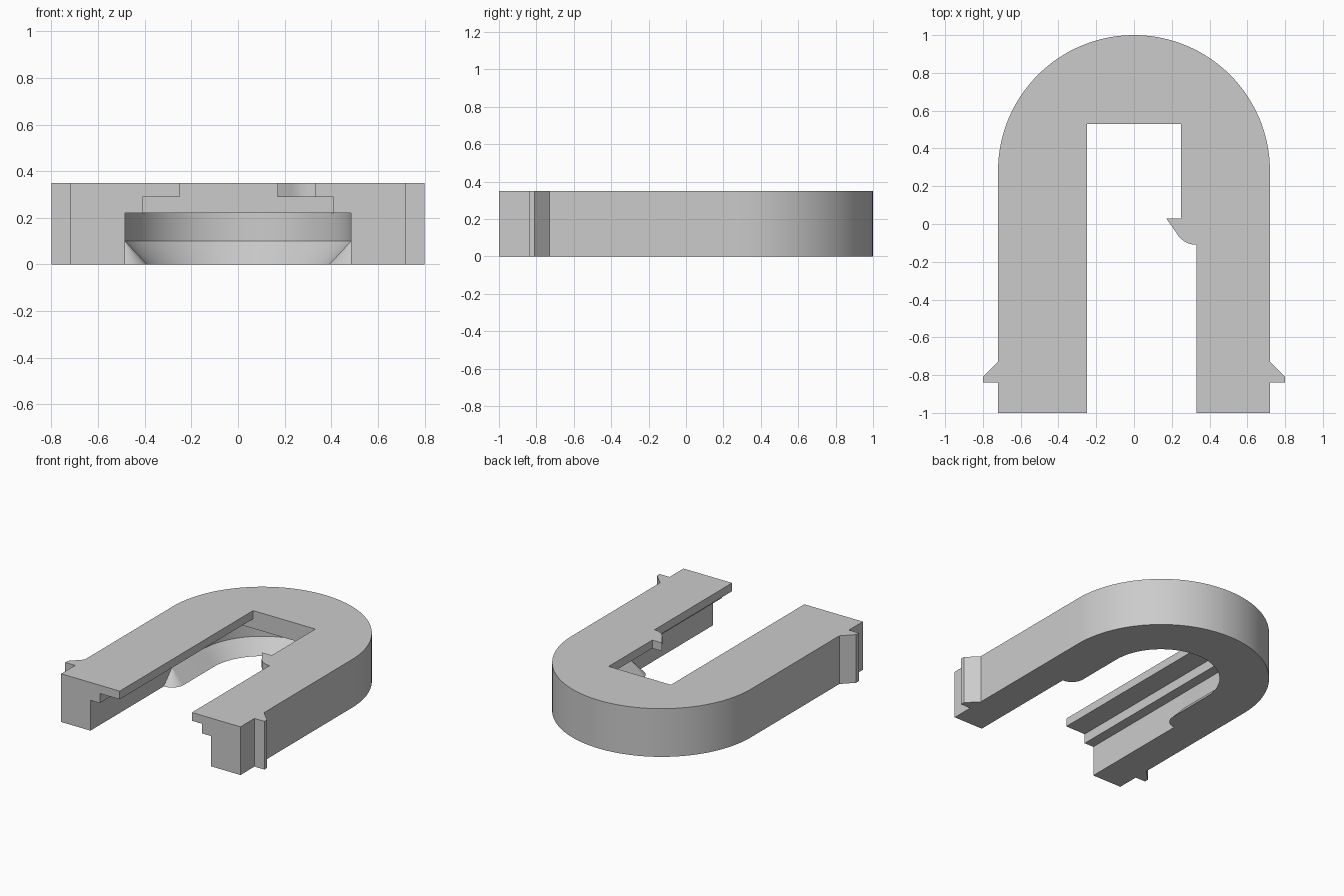
import bpy, bmesh
from math import sin, cos, pi

if "Cube" in bpy.data.objects:
    bpy.data.objects.remove(bpy.data.objects["Cube"], do_unlink=True)

HEIGHT, HALF, ARC_Y = 0.35, 0.72, 0.28   # body height, half width, centre of the round end
FRONT = -1.0
CAVITY, CAVITY_TOP = 0.485, 0.22         # underside cavity half width and ceiling
LIP_TOP, LIP_Y = 0.10, -0.065            # sloped lip at the cavity's foot


def arc(cx, cy, r, start, end, steps):
    return [(cx + r * cos(start + (end - start) * i / steps),
             cy + r * sin(start + (end - start) * i / steps)) for i in range(steps + 1)]


def mirrored(half):
    """Close a right-hand outline with its mirror image."""
    return half + [(-x, y) for x, y in reversed(half) if abs(x) > 1e-6]


def loft(name, sections):
    """Solid through (outline, z) sections with equal point counts."""
    bm = bmesh.new()
    rings = [[bm.verts.new((x, y, z)) for x, y in pts] for pts, z in sections]
    n = len(rings[0])
    bm.faces.new(list(reversed(rings[0])))
    bm.faces.new(rings[-1])
    for low, high in zip(rings, rings[1:]):
        for i in range(n):
            j = (i + 1) % n
            bm.faces.new((low[i], low[j], high[j], high[i]))
    bmesh.ops.recalc_face_normals(bm, faces=bm.faces)
    mesh = bpy.data.meshes.new(name)
    bm.to_mesh(mesh)
    bm.free()
    obj = bpy.data.objects.new(name, mesh)
    bpy.context.collection.objects.link(obj)
    return obj


def prism(name, outline, bottom, top):
    return loft(name, [(outline, bottom), (outline, top)])


def cavity_outline(inset):
    """U-shaped cavity, narrowed by a lip whose front ends are rounded."""
    r = CAVITY - inset
    half = [(CAVITY, FRONT - 0.1)]
    half += arc(CAVITY, LIP_Y, inset, 1.5 * pi, pi, 10)
    half += arc(0, ARC_Y, r, 0, pi / 2, 28)
    return mirrored(half)


# Horseshoe body with a barbed tab on each leg
body_half = [(HALF, FRONT), (HALF, -0.84), (0.80, -0.84), (0.80, -0.81), (HALF, -0.73)]
body_half += arc(0, ARC_Y, HALF, 0, pi / 2, 32)
body = prism("horseshoe_clip", mirrored(body_half), 0, HEIGHT)

# Cavity under the body, with the sloped lip around its foot
cavity = loft("cavity_cutter", [(cavity_outline(0.114), -0.02),
                                (cavity_outline(0.0005), LIP_TOP),
                                (cavity_outline(0.0005), CAVITY_TOP)])

# Stepped channel between the cavity and the top plate
channel = prism("channel_cutter",
                mirrored([(0.41, FRONT - 0.1), (0.41, 0.53)]), 0.20, 0.29)

# Slot through the top plate, leaving a small catch on one side
catch = arc(0.33, 0.01, 0.12, 1.5 * pi, 1.15 * pi, 10) + [(0.17, 0.03), (0.25, 0.03)]
slot = prism("slot_cutter",
             [(-0.25, FRONT - 0.1), (0.33, FRONT - 0.1)] + catch + [(0.25, 0.53), (-0.25, 0.53)],
             0.27, HEIGHT + 0.1)

bpy.ops.object.select_all(action="DESELECT")
bpy.context.view_layer.objects.active = body
body.select_set(True)
for cutter in (cavity, channel, slot):
    mod = body.modifiers.new(cutter.name, "BOOLEAN")
    mod.operation, mod.solver, mod.object = "DIFFERENCE", "EXACT", cutter
    bpy.ops.object.modifier_apply(modifier=mod.name)
    bpy.data.objects.remove(cutter, do_unlink=True)

# Plain grey finish
grey = bpy.data.materials.new("plain_grey")
grey.use_nodes = True
colour = (0.6, 0.6, 0.6, 1)
grey.diffuse_color = colour
grey.node_tree.nodes["Principled BSDF"].inputs["Base Color"].default_value = colour
body.data.materials.clear()
body.data.materials.append(grey)
bpy.ops.object.shade_smooth_by_angle(angle=pi / 6)
